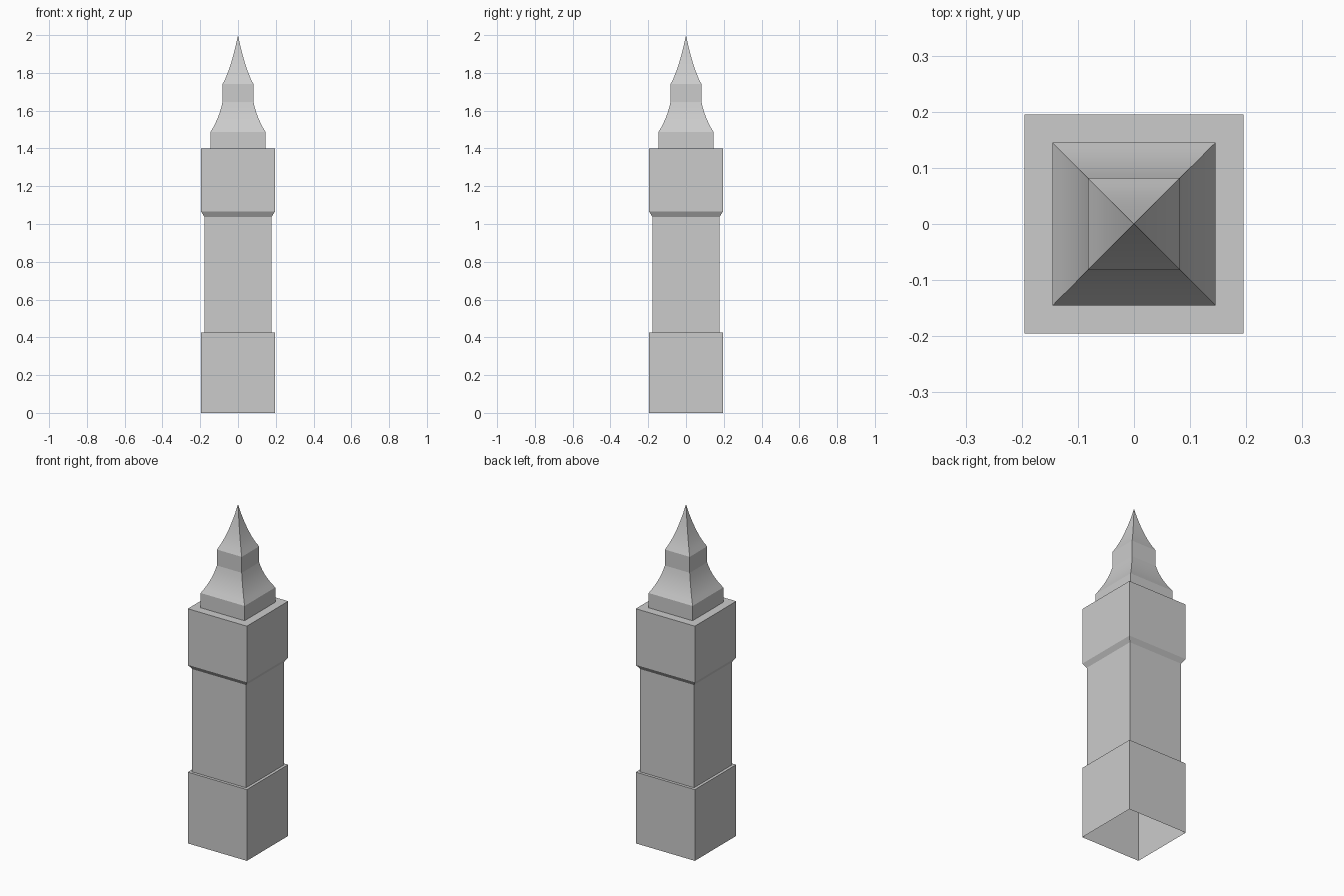
import bpy
import math

cube = bpy.data.objects.get("Cube")
if cube:
    bpy.data.objects.remove(cube)

stone = bpy.data.materials.new("grey stone")
stone.use_nodes = True
GREY = (0.6, 0.6, 0.6, 1)
stone.diffuse_color = GREY
stone.node_tree.nodes["Principled BSDF"].inputs["Base Color"].default_value = GREY


def square_loft(name, profile):
    """Sweep a (half width, height) profile around a square, open at both ends."""
    verts, faces, rings = [], [], []
    for w, z in profile:
        first = len(verts)
        if w == 0:
            verts.append((0, 0, z))
            rings.append([first] * 4)
        else:
            verts += [(-w, -w, z), (w, -w, z), (w, w, z), (-w, w, z)]
            rings.append([first + i for i in range(4)])
    for low, high in zip(rings, rings[1:]):
        for i in range(4):
            j = (i + 1) % 4
            corners = [low[i], low[j], high[j], high[i]]
            faces.append(list(dict.fromkeys(corners)))
    mesh = bpy.data.meshes.new(name)
    mesh.from_pydata(verts, [], faces)
    mesh.materials.append(stone)
    obj = bpy.data.objects.new(name, mesh)
    bpy.context.collection.objects.link(obj)
    bpy.ops.object.select_all(action="DESELECT")
    obj.select_set(True)
    bpy.context.view_layer.objects.active = obj
    bpy.ops.object.shade_smooth_by_angle(angle=math.radians(12))
    return obj


def flare(start, control, end, steps=6):
    """Points of a concave roof curve."""
    points = []
    for i in range(steps + 1):
        t = i / steps
        points.append(tuple((1 - t) ** 2 * a + 2 * t * (1 - t) * b + t * t * c
                            for a, b, c in zip(start, control, end)))
    return points


WIDE, SHAFT, ROOF, LANTERN = 0.195, 0.178, 0.145, 0.082

# Plinth with its ledge, open underneath
square_loft("tower_base", [(WIDE, 0), (WIDE, 0.425), (SHAFT, 0.425)])

# Plain shaft
square_loft("tower_shaft", [(SHAFT, 0.425), (SHAFT, 1.038)])

# Overhanging upper storey with sloped corbel and flat deck
square_loft("upper_storey", [(SHAFT, 1.038), (WIDE, 1.065), (WIDE, 1.4), (ROOF, 1.4)])

# Lower roof: short wall, then a concave slope
square_loft("lower_roof", [(ROOF, 1.4)]
            + flare((ROOF, 1.488), (0.1, 1.56), (LANTERN, 1.645)))

# Lantern and concave spire
square_loft("lantern_spire", [(LANTERN, 1.645)]
            + flare((LANTERN, 1.74), (0.037, 1.82), (0, 2.0)))
